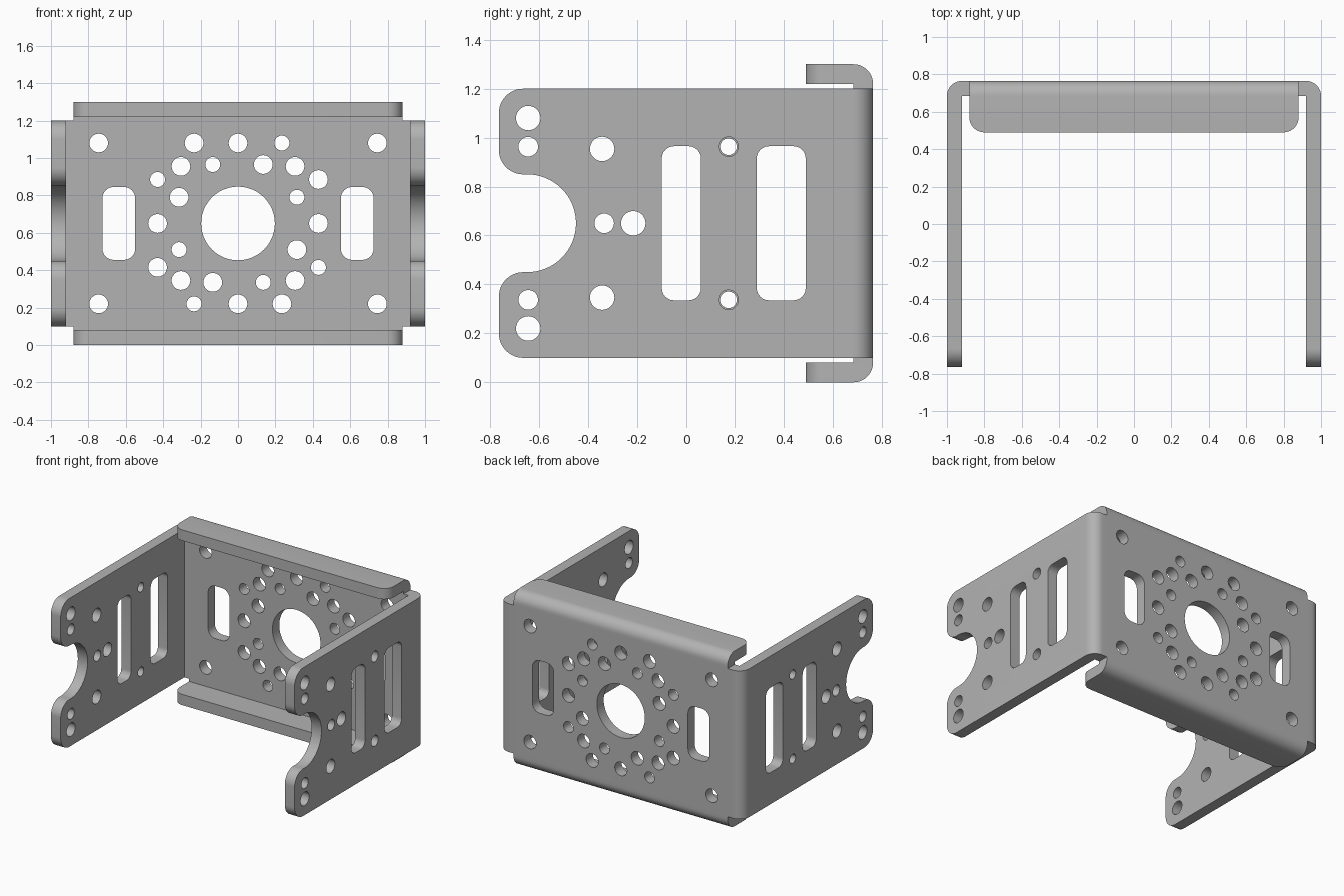
import bpy, bmesh, math
from mathutils import Vector

if "Cube" in bpy.data.objects:
    bpy.data.objects.remove(bpy.data.objects["Cube"], do_unlink=True)

MID = 0.65          # height of the symmetry plane
THICK = 0.08        # sheet thickness
BACK = 0.765        # outer back surface
LIP = 0.49          # front edge of the lips
PLACE = {"x": lambda a, b, d: (d, a, b),
         "y": lambda a, b, d: (a, d, b),
         "z": lambda a, b, d: (a, b, d)}


def rounded(corners, steps=10):
    """Outline from right-angled corners given as (a, b, radius)."""
    points = []
    for i, (a, b, r) in enumerate(corners):
        p = Vector((a, b))
        if not r:
            points.append(p)
            continue
        u = (Vector(corners[i - 1][:2]) - p).normalized()
        v = (Vector(corners[(i + 1) % len(corners)][:2]) - p).normalized()
        for k in range(steps + 1):
            t = math.pi / 2 * k / steps
            points.append(p + r * (u + v - v * math.cos(t) - u * math.sin(t)))
    return [p for i, p in enumerate(points) if (p - points[i - 1]).length > 1e-5]


def rectangle(a0, a1, b0, b1, r):
    return rounded([(a0, b0, r), (a1, b0, r), (a1, b1, r), (a0, b1, r)], 6)


def circle(a, b, r):
    n = 48 if r > 0.1 else 28
    return [(a + r * math.cos(math.tau * k / n), b + r * math.sin(math.tau * k / n))
            for k in range(n)]


def add_prism(bm, outline, axis, lo, hi):
    ends = [[bm.verts.new(PLACE[axis](p[0], p[1], d)) for p in outline] for d in (lo, hi)]
    bm.faces.new(ends[0])
    bm.faces.new(ends[1][::-1])
    n = len(outline)
    for i in range(n):
        j = (i + 1) % n
        bm.faces.new((ends[0][j], ends[0][i], ends[1][i], ends[1][j]))


def make_object(name, prisms):
    bm = bmesh.new()
    for prism in prisms:
        add_prism(bm, *prism)
    bmesh.ops.recalc_face_normals(bm, faces=bm.faces)
    mesh = bpy.data.meshes.new(name)
    bm.to_mesh(mesh)
    bm.free()
    obj = bpy.data.objects.new(name, mesh)
    bpy.context.collection.objects.link(obj)
    return obj


def combine(target, tool, operation):
    tool.hide_render = True
    mod = target.modifiers.new(operation.lower(), "BOOLEAN")
    mod.operation, mod.solver, mod.object = operation, "EXACT", tool
    bpy.context.view_layer.objects.active = target
    bpy.ops.object.modifier_apply(modifier=mod.name)
    bpy.data.objects.remove(tool, do_unlink=True)


# U-shaped channel seen from above: two arms and the back plate
inner = BACK - THICK
channel = rounded([(-1, -1, 0), (-1, BACK, THICK), (1, BACK, THICK), (1, -1, 0),
                   (1 - THICK, -1, 0), (1 - THICK, inner, 0),
                   (THICK - 1, inner, 0), (THICK - 1, -1, 0)])
bracket = make_object("bracket", [(channel, "z", -0.1, 1.4)])

# Arm outline with rounded ends and a round notch
arm = rounded([(-BACK, 0.1, 0.1), (1, 0.1, 0), (1, 1.2, 0), (-BACK, 1.2, 0.1),
               (-BACK, 0.85, 0.1), (-0.45, 0.85, 0.2),
               (-0.45, 0.45, 0.2), (-BACK, 0.45, 0.1)], 16)
combine(bracket, make_object("arm_outline", [(arm, "x", -1.2, 1.2)]), "INTERSECT")

# Top and bottom lips folded forward from the back plate
top = 2 * MID
lips = rounded([(LIP, top, 0), (BACK, top, THICK), (BACK, 0, THICK), (LIP, 0, 0),
                (LIP, THICK, 0), (inner, THICK, 0),
                (inner, top - THICK, 0), (LIP, top - THICK, 0)])
lip_plates = make_object("lip_plates", [(lips, "x", -0.88, 0.88)])
lip_plan = rounded([(-0.88, LIP, 0.08), (0.88, LIP, 0.08), (0.88, 1, 0), (-0.88, 1, 0)])
lip_plan = [(p[0] * (1 if p[1] < 0.6 else 1.1), p[1]) for p in lip_plan]
combine(lip_plates, make_object("lip_outline", [(lip_plan, "z", -0.2, 1.5)]), "INTERSECT")
combine(bracket, lip_plates, "UNION")

# Back plate holes, repeated by a half turn about the centre
BIG, SMALL = 0.05, 0.04
half_ring = [(-0.745, 0.43, BIG), (-0.235, 0.43, BIG), (0, 0.43, BIG),
             (0.235, 0.43, SMALL), (0.745, 0.43, BIG), (-0.305, 0.305, BIG),
             (-0.135, 0.315, SMALL), (0.135, 0.315, BIG), (0.305, 0.305, BIG),
             (-0.43, 0.235, SMALL), (0.43, 0.235, BIG), (-0.315, 0.14, BIG),
             (0.315, 0.14, SMALL), (-0.43, 0, BIG)]
back_shapes = [circle(0, MID, 0.197), rectangle(0.55, 0.725, 0.455, 0.845, 0.06),
               rectangle(-0.725, -0.55, 0.455, 0.845, 0.06)]
for x, z, r in half_ring:
    back_shapes += [circle(x, MID + z, r), circle(-x, MID - z, r)]
cutters = [(shape, "y", 0.6, 0.9) for shape in back_shapes]

# Arm holes and slots, mirrored about the middle height
for side in (-1, 1):
    pin = 0.04 if side > 0 else 0.034
    shapes = [circle(-0.335, MID, SMALL), circle(-0.216, MID, BIG),
              rectangle(-0.1, 0.06, 0.335, 0.965, 0.05),
              rectangle(0.29, 0.49, 0.335, 0.965, 0.05)]
    for flip in (-1, 1):
        for y, z, r in [(-0.645, 0.43, BIG), (-0.645, 0.313, SMALL),
                        (-0.343, 0.304, BIG), (0.175, 0.313, pin)]:
            shapes.append(circle(y, MID + flip * z, r))
    cutters += [(shape, "x", *sorted((side * 0.85, side * 1.1))) for shape in shapes]
combine(bracket, make_object("hole_cutters", cutters), "DIFFERENCE")

# Plain grey metal
grey = bpy.data.materials.new("grey_metal")
grey.use_nodes = True
colour = (0.45, 0.45, 0.45, 1)
grey.diffuse_color = colour
grey.node_tree.nodes["Principled BSDF"].inputs["Base Color"].default_value = colour
bracket.data.materials.clear()
bracket.data.materials.append(grey)

bpy.ops.object.select_all(action="DESELECT")
bracket.select_set(True)
bpy.context.view_layer.objects.active = bracket
bpy.ops.object.shade_smooth_by_angle(angle=math.radians(30))
